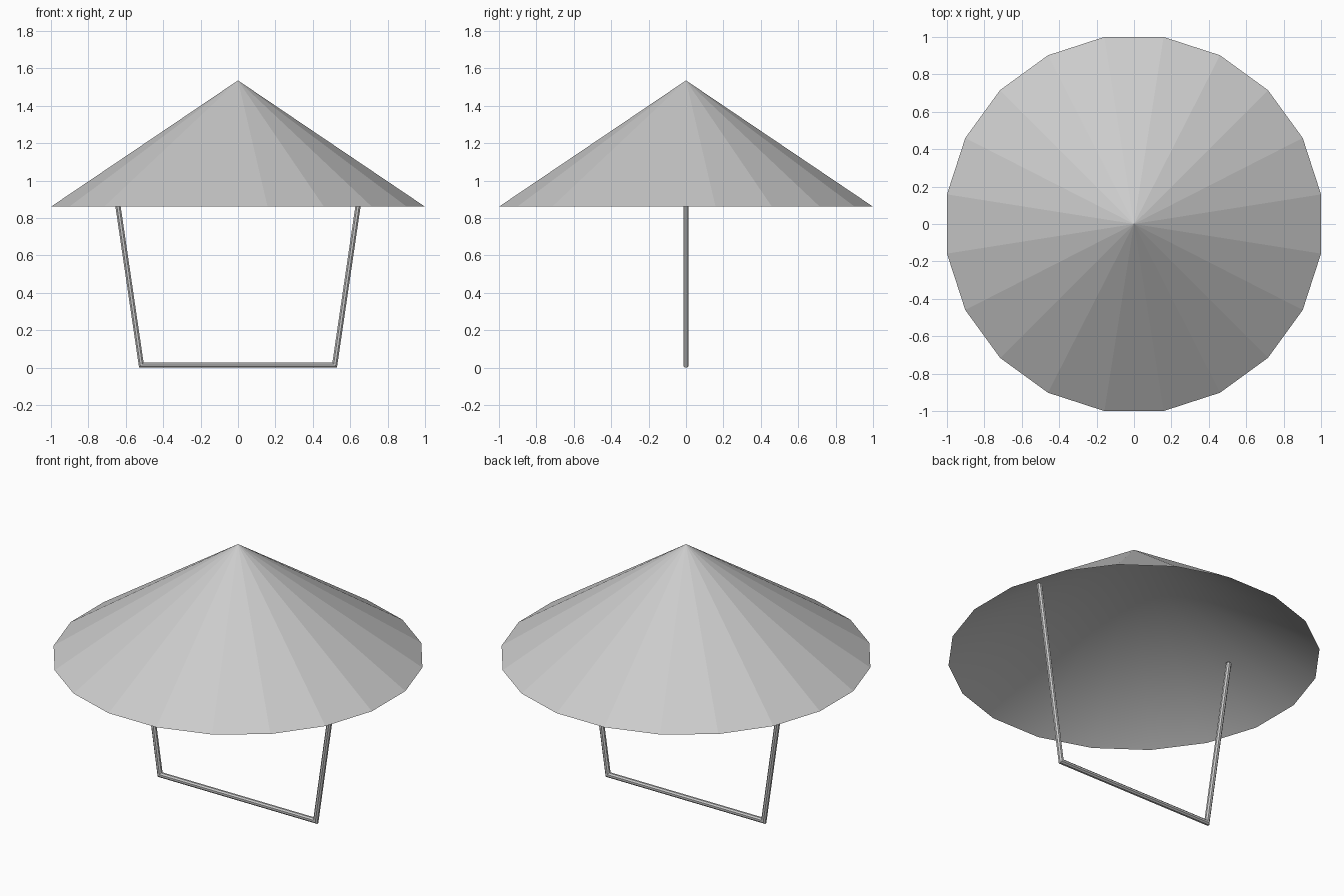
import bpy, bmesh, math
from mathutils import Vector

cube = bpy.data.objects.get("Cube")
if cube:
    bpy.data.objects.remove(cube, do_unlink=True)

SIDES = 20
RIM_RADIUS = 1 / math.cos(math.pi / SIDES)
RIM_Z, APEX_Z = 0.86, 1.535

grey = bpy.data.materials.new("light grey")
grey.use_nodes = True
colour = (0.6, 0.6, 0.6, 1)
grey.diffuse_color = colour
grey.node_tree.nodes["Principled BSDF"].inputs["Base Color"].default_value = colour


def finish(name, bm):
    mesh = bpy.data.meshes.new(name)
    bm.to_mesh(mesh)
    bm.free()
    mesh.materials.append(grey)
    obj = bpy.data.objects.new(name, mesh)
    bpy.context.collection.objects.link(obj)
    return obj


def cone(name, drop, smooth, inward):
    """Open cone whose tip sits a little below the apex."""
    bm = bmesh.new()
    tip = bm.verts.new((0, 0, APEX_Z - drop))
    ring = []
    for i in range(SIDES):
        a = math.tau * (i + 0.5) / SIDES
        ring.append(bm.verts.new((RIM_RADIUS * math.cos(a), RIM_RADIUS * math.sin(a), RIM_Z)))
    for i in range(SIDES):
        face = bm.faces.new((tip, ring[i], ring[(i + 1) % SIDES]))
        face.smooth = smooth
        if inward:
            face.normal_flip()
    if not smooth:
        # Separate panels meeting at crisp seams
        bmesh.ops.split_edges(bm, edges=[e for e in bm.edges if tip in e.verts])
    return finish(name, bm)


# Hat: panelled outside and smooth lining, meeting at the rim
cone("hat_panels", 0, False, False)
cone("hat_lining", 0.008, True, True)

# Chin strap: one slim rod swept along a mitred path
R = 0.014
path = [Vector(p) for p in ((-0.672, 0, 1.07), (-0.517, 0, R), (0.517, 0, R), (0.672, 0, 1.07))]
bm = bmesh.new()
rings = []
for i, p in enumerate(path):
    into = (p - path[i - 1]).normalized() if i else None
    out = (path[i + 1] - p).normalized() if i < len(path) - 1 else None
    tangent = ((into or out) + (out or into)).normalized()
    side = Vector((0, 1, 0)).cross(tangent)
    stretch = 1 / tangent.dot(into or out)
    ring = []
    for k in range(8):
        a = math.tau * (k + 0.5) / 8
        r = R / math.cos(math.pi / 8)
        ring.append(bm.verts.new(p + side * (r * stretch * math.cos(a)) + Vector((0, r * math.sin(a), 0))))
    rings.append(ring)
for a, b in zip(rings, rings[1:]):
    for k in range(8):
        n = (k + 1) % 8
        bm.faces.new((a[k], a[n], b[n], b[k]))
bm.faces.new(rings[0])
bm.faces.new(rings[-1])
bmesh.ops.recalc_face_normals(bm, faces=bm.faces)
finish("chin_strap", bm)
